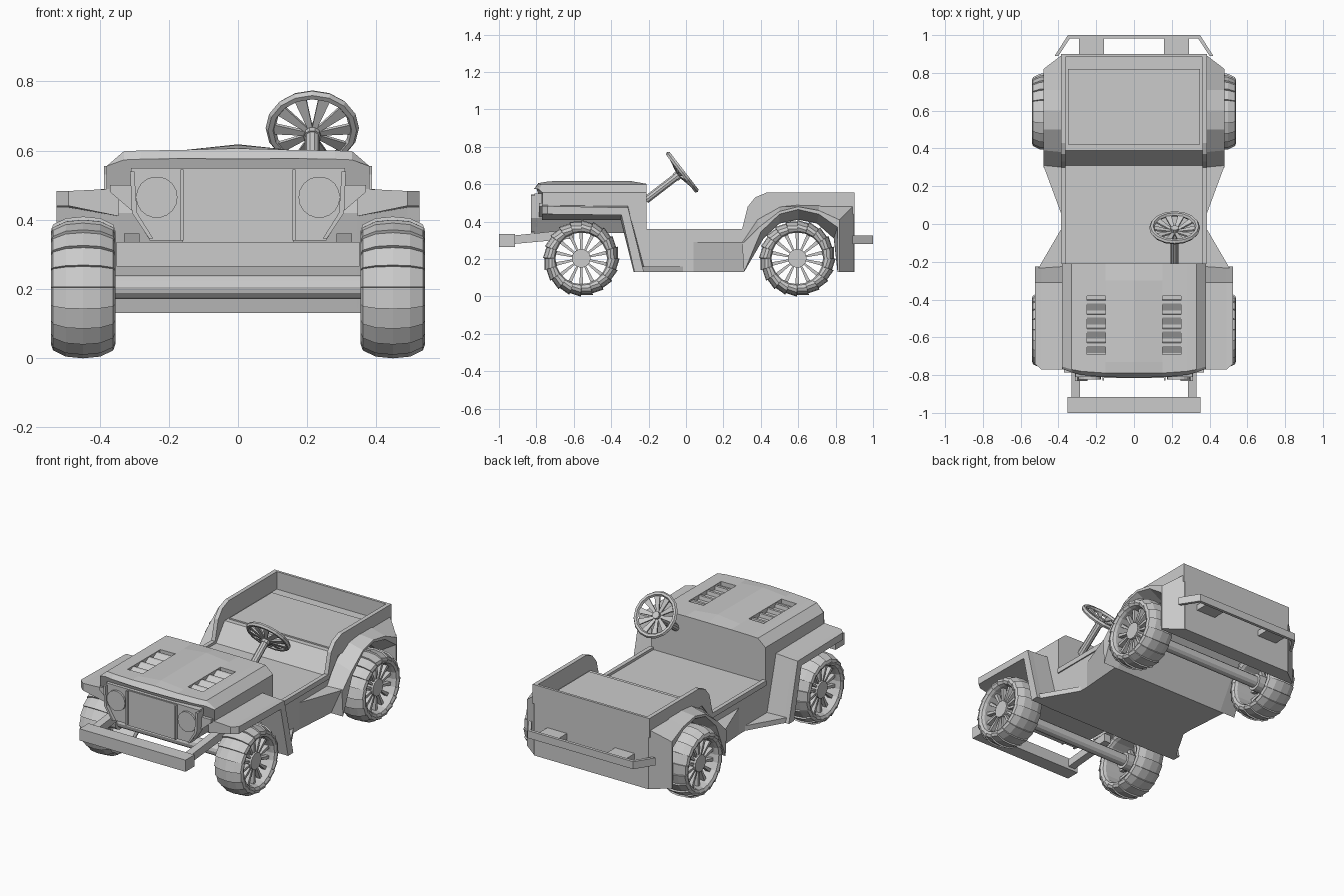
import bpy, bmesh
from math import sin, cos, pi, radians
from mathutils import Vector, Matrix

if "Cube" in bpy.data.objects:
    bpy.data.objects.remove(bpy.data.objects["Cube"])


def finish(name, bm):
    bmesh.ops.recalc_face_normals(bm, faces=bm.faces)
    me = bpy.data.meshes.new(name)
    bm.to_mesh(me)
    bm.free()
    ob = bpy.data.objects.new(name, me)
    bpy.context.collection.objects.link(ob)
    return ob


def add_loft(bm, rings, caps=True, loop=False):
    vs = [[bm.verts.new(p) for p in r] for r in rings]
    n = len(vs[0])
    pairs = list(zip(vs, vs[1:])) + ([(vs[-1], vs[0])] if loop else [])
    for a, b in pairs:
        for i in range(n):
            j = (i + 1) % n
            bm.faces.new((a[i], a[j], b[j], b[i]))
    if caps and not loop:
        bm.faces.new(vs[0])
        bm.faces.new(vs[-1])


def loft(name, rings, loop=False):
    bm = bmesh.new()
    add_loft(bm, rings, loop=loop)
    return finish(name, bm)


def side_prism(name, pts, x0, x1):
    return loft(name, [[(x, y, z) for y, z in pts] for x in (x0, x1)])


def front_prism(name, pts, y0, y1, mirrored=True):
    if mirrored:
        pts = pts + [(-x, z) for x, z in reversed(pts)]
    return loft(name, [[(x, y, z) for x, z in pts] for y in (y0, y1)])


def box(name, x0, x1, y0, y1, z0, z1):
    return side_prism(name, [(y0, z0), (y1, z0), (y1, z1), (y0, z1)], x0, x1)


def add_rod(bm, a, b, r0, r1, seg=12):
    a, b = Vector(a), Vector(b)
    q = (b - a).to_track_quat('Z', 'Y')
    add_loft(bm, [[p + q @ Vector((r * cos(2 * pi * k / seg), r * sin(2 * pi * k / seg), 0))
                   for k in range(seg)] for p, r in ((a, r0), (b, r1))])


def rod(name, a, b, r, seg=12):
    bm = bmesh.new()
    add_rod(bm, a, b, r, r, seg)
    return finish(name, bm)


# Tub: floor, seat deck and rear arches in one side profile
ARCH = [(.81, .13), (.79, .31), (.70, .39), (.60, .41), (.50, .39), (.415, .31), (.31, .13)]
LIP = [(.81, .13), (.81, .37), (.71, .44), (.60, .465), (.50, .44), (.40, .345), (.31, .13)]
side_prism("tub", [(-.34, .48), (-.21, .48), (-.21, .345), (.31, .345), (.39, .45), (.9, .45),
                   (.9, .13)] + ARCH + [(-.28, .13), (-.35, .42)], -.38, .38)
box("tailgate", -.38, .38, .885, .9, .13, .555)
box("deck_panel", -.35, .35, .42, .82, .44, .458)

for s in (-1, 1):
    side = "left" if s < 0 else "right"
    # Raised side walls
    side_prism(side + "_side_wall",
               [(-.21, .36), (.3, .36), (.33, .48), (.37, .53), (.43, .555), (.9, .555),
                (.9, .44), (.4, .44), (.31, .33), (-.21, .33)], s * .362, s * .387)
    # Rear fender, falling away outwards to a thin lip, chamfered at the tail
    inner = [(.30, .29), (.38, .41), (.50, .48), (.60, .49), (.71, .49), (.90, .49), (.90, .13)]
    outer = [(.30, .28), (.39, .37), (.50, .455), (.60, .48), (.71, .46), (.82, .41), (.82, .13)]
    loft(side + "_rear_fender", [[(s * x, y, z) for y, z in pts]
                                 for x, pts in ((.375, inner + ARCH), (.48, outer + LIP))])
    # Flares joining the fenders to the waist
    loft(side + "_rear_flare", [[(s * .38, .04, z0), (s * .38, .31, z0), (s * x, .31, z0)]
                                for z0, x in ((.13, .40), (.29, .48))])
    loft(side + "_front_step", [[(s * .37, 0, z0), (s * .37, -.28, z0), (s * .51, -.24, z0)]
                                for z0 in (.13, .16)])
    # Front fender with down-swept flap
    top_in = [(-.77, .49), (-.31, .485), (-.215, .13), (-.28, .13), (-.35, .41), (-.77, .41)]
    top_out = [(-.77, .483), (-.31, .475), (-.225, .13), (-.275, .13), (-.345, .435), (-.77, .44)]
    end_out = [(-.74, .483)] + top_out[1:5] + [(-.74, .44)]
    loft(side + "_front_fender", [[(s * x, y, z) for y, z in pts] for x, pts in
                                  ((.345, top_in), (.49, top_out), (.525, end_out))])

# Hood with centre crease and curved nose
half = [(.38, .47), (.38, .555), (.33, .598), (.28, .6), (.15, .602)]


def hood_ring(y, crest, nose=0.0, drop=0.0):
    pts = half + [(0, crest)] + [(-x, z) for x, z in reversed(half)]
    return [(x, y + nose * (abs(x) / .38) ** 4, z - (drop if z > .59 else 0)) for x, z in pts]


hood = loft("hood", [hood_ring(-.21, .602), hood_ring(-.3, .618), hood_ring(-.73, .616),
                     hood_ring(-.79, .606, .035), hood_ring(-.812, .6, .045, .025)])
for s in (-1, 1):
    cut = box("louver_cutter", s * .15, s * .25, -.69, -.38, .575, .7)
    cut.hide_render = True
    cut.hide_set(True)
    m = hood.modifiers.new("louver_opening", 'BOOLEAN')
    m.object = cut
    m.solver = 'EXACT'
    for k in range(4):
        y = -.66 + k * .075
        side_prism("hood_louver", [(y - .03, .57), (y + .035, .57), (y + .03, .597), (y + .015, .597)],
                   s * .152, s * .248)

# Engine bay and grille
front_prism("engine_bay", [(.37, .5), (.37, .48), (.3, .42), (.25, .34)], -.785, -.22)
front_prism("grille_frame", [(.31, .55), (.305, .42), (.255, .34)], -.81, -.77)
box("grille", -.16, .16, -.814, -.78, .335, .545)
for s in (-1, 1):
    box("grille_rib", s * .158, s * .166, -.828, -.79, .34, .545)
    rod("headlight", (s * .235, -.822, .465), (s * .235, -.79, .465), .06, 18)
    edge = [(.312, .54), (.307, .42), (.257, .345), (.245, .345), (.292, .42), (.3, .54)]
    front_prism("grille_edge", [(s * x, z) for x, z in edge], -.83, -.79, False)
    # Frame rail carrying the front bumper
    side_prism("frame_rail", [(-.93, .28), (-.93, .325), (-.6, .36), (-.6, .31)], s * .285, s * .33)
box("front_bumper", -.352, .352, -1, -.915, .265, .335)

# Rear bumper: bent strip on two blocks
path = [(.42, .89, .40, .89), (.35, 1, .34, .982), (-.35, 1, -.34, .982), (-.42, .89, -.40, .89)]
loft("rear_bumper", [[(a, b, .28), (a, b, .325), (c, d, .325), (c, d, .28)] for a, b, c, d in path])
for s in (-1, 1):
    box("rear_bumper_block", s * .16, s * .29, .89, .99, .285, .32)

# Steering column and wheel
hub, base = Vector((.215, -.02, .665)), Vector((.215, -.215, .515))
rod("steering_column", base, hub, .021, 10)
turn = Matrix.Translation(hub) @ (hub - base).to_track_quat('Z', 'Y').to_matrix().to_4x4()
bm = bmesh.new()
rings = []
for k in range(16):
    a = 2 * pi * k / 16
    rings.append([turn @ Vector(((.121 + .014 * cos(b)) * cos(a), (.121 + .014 * cos(b)) * sin(a),
                                 .014 * sin(b))) for b in [2 * pi * j / 6 for j in range(6)]])
add_loft(bm, rings, loop=True)
for k in range(10):
    R = turn @ Matrix.Rotation(2 * pi * k / 10, 4, 'Z')
    add_loft(bm, [[R @ Vector((r, w, h)) for w, h in ((-w, z), (w, z), (w, z + .01), (-w, z + .01))]
                  for r, w, z in ((.01, .006, -.03), (.118, .018, -.006))])
add_rod(bm, turn @ Vector((0, 0, -.045)), turn @ Vector((0, 0, -.012)), .026, .022, 10)
finish("steering_wheel", bm)

# Wheels: stepped tread tyre, spokes and hub
SEC = [(-.07, .138), (-.085, .145), (-.093, .165), (-.087, .182), (-.05, .2), (0, .205)]
SEC = SEC + [(-x, r) for x, r in reversed(SEC[:-1])]


def wheel(name, s, y):
    T = Matrix.Translation((s * .448, y, .204))
    bm = bmesh.new()
    rings = []
    for k in range(20):
        for da, f in ((0, .955), (17.6, 1.0)):
            a = radians(18 * k + da)
            rings.append([T @ Vector((s * x, r * (f if r > .15 else 1) * cos(a),
                                      r * (f if r > .15 else 1) * sin(a))) for x, r in SEC])
    add_loft(bm, rings, loop=True)
    for k in range(14):
        R = T @ Matrix.Rotation(2 * pi * k / 14, 4, 'X')
        add_loft(bm, [[R @ Vector((s * x, w, r)) for x, w in ((.03, -w), (.055, -w), (.055, w), (.03, w))]
                      for r, w in ((.04, .005), (.142, .01))])
    add_rod(bm, T @ Vector((-s * .06, 0, 0)), T @ Vector((s * .065, 0, 0)), .05, .05, 14)
    finish(name, bm)


for pos, y in (("front", -.56), ("rear", .595)):
    for s in (-1, 1):
        wheel(pos + ("_left" if s < 0 else "_right") + "_wheel", s, y)
    rod(pos + "_axle", (-.45, y, .205), (.45, y, .205), .035)
